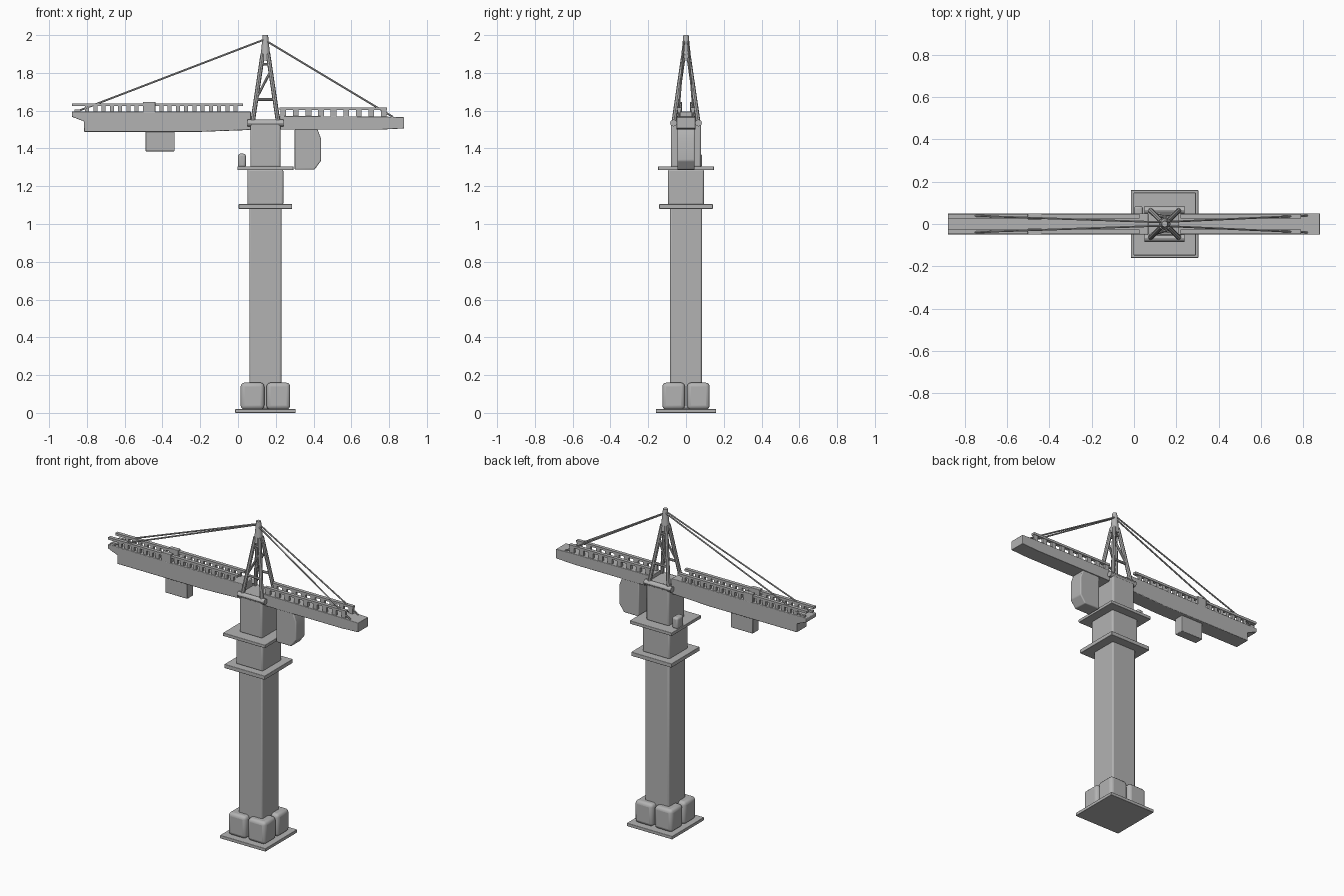
import bpy, bmesh
from mathutils import Vector

if "Cube" in bpy.data.objects:
    bpy.data.objects.remove(bpy.data.objects["Cube"], do_unlink=True)

grey = bpy.data.materials.new("concrete_grey")
grey.use_nodes = True
COLOUR = (0.45, 0.45, 0.45, 1)
grey.diffuse_color = COLOUR
grey.node_tree.nodes["Principled BSDF"].inputs["Base Color"].default_value = COLOUR

CX = 0.145  # tower axis


def finish(name, bm, bevel=0):
    bmesh.ops.recalc_face_normals(bm, faces=bm.faces)
    mesh = bpy.data.meshes.new(name)
    bm.to_mesh(mesh)
    bm.free()
    mesh.materials.append(grey)
    ob = bpy.data.objects.new(name, mesh)
    bpy.context.collection.objects.link(ob)
    if bevel:
        mod = ob.modifiers.new("bevel", "BEVEL")
        mod.width = bevel
        mod.segments = 3
        mod.limit_method = "ANGLE"
    bpy.ops.object.select_all(action="DESELECT")
    ob.select_set(True)
    bpy.context.view_layer.objects.active = ob
    bpy.ops.object.shade_smooth_by_angle()
    return ob


def add_box(bm, x0, x1, y0, y1, z0, z1):
    verts = bmesh.ops.create_cube(bm, size=1)["verts"]
    for v in verts:
        v.co = ((x0 + x1) / 2 + v.co.x * (x1 - x0),
                (y0 + y1) / 2 + v.co.y * (y1 - y0),
                (z0 + z1) / 2 + v.co.z * (z1 - z0))


def box(name, x0, x1, y0, y1, z0, z1, bevel=0):
    bm = bmesh.new()
    add_box(bm, x0, x1, y0, y1, z0, z1)
    return finish(name, bm, bevel)


def tower_box(name, half, z0, z1, bevel=0):
    return box(name, CX - half, CX + half, -half, half, z0, z1, bevel)


def side_profile(name, points, half, bevel=0):
    # outline in x and z, given depth along y
    bm = bmesh.new()
    face = bm.faces.new([bm.verts.new((x, -half, z)) for x, z in points])
    ext = bmesh.ops.extrude_face_region(bm, geom=[face])["geom"]
    for v in ext:
        if isinstance(v, bmesh.types.BMVert):
            v.co.y = half
    return finish(name, bm, bevel)


def rod(name, a, b, r0, r1=None, sides=8):
    a, b = Vector(a), Vector(b)
    bm = bmesh.new()
    bmesh.ops.create_cone(bm, cap_ends=True, segments=sides, radius1=r0,
                          radius2=r0 if r1 is None else r1, depth=(b - a).length)
    turn = (b - a).to_track_quat("Z", "Y")
    for v in bm.verts:
        v.co = (a + b) / 2 + turn @ v.co
    return finish(name, bm)


def railing(name, x0, x1, first, pitch, count, width, z0, z1, z2):
    # posts with a top rail on both edges of a boom
    for side, s in (("left_side", 1), ("right_side", -1)):
        bm = bmesh.new()
        y = 0.036 * s
        add_box(bm, x0, x1, y - 0.011, y + 0.011, z1, z2)
        for i in range(count):
            x = first + i * pitch
            add_box(bm, x, x + width, y - 0.008, y + 0.008, z0 - 0.005, z1 + 0.003)
        finish(f"{name}_{side}", bm)


# Foundation and ballast
tower_box("base_plate", 0.16, 0, 0.02, 0.003)
for sx in (-1, 1):
    for sy in (-1, 1):
        xs = sorted((CX + sx * 0.006, CX + sx * 0.131))
        ys = sorted((sy * 0.006, sy * 0.125))
        box("ballast_block", *xs, *ys, 0.018, 0.16, 0.02)

# Tower and slewing section
tower_box("tower_mast", 0.085, 0.02, 1.09, 0.01)
tower_box("lower_platform", 0.142, 1.08, 1.105, 0.003)
tower_box("climbing_section", 0.095, 1.1, 1.29, 0.01)
tower_box("upper_platform", 0.148, 1.285, 1.305, 0.003)
tower_box("slewing_housing", 0.08, 1.3, 1.55, 0.01)
box("operator_cab", 0.0, 0.042, 0.02, 0.085, 1.3, 1.372, 0.012)

# Tower head: four legs, braces and cap
for s in (-1, 1):
    rod("foot_beam", (CX - 0.095, 0.066 * s, 1.535), (CX + 0.095, 0.066 * s, 1.535), 0.018, sides=12)
    for sx in (-1, 1):
        rod("head_leg", (CX + 0.069 * sx, 0.066 * s, 1.53),
            (CX + 0.014 * sx, 0.012 * s, 1.9), 0.012)
    rod("lower_brace", (CX - 0.05, 0.047 * s, 1.66), (CX + 0.05, 0.047 * s, 1.66), 0.008)
    rod("upper_brace", (CX - 0.024, 0.02 * s, 1.845), (CX + 0.024, 0.02 * s, 1.845), 0.007)
    rod("diagonal_brace", (CX - 0.045, 0.045 * s, 1.67), (CX + 0.028, 0.025 * s, 1.81), 0.007)
rod("head_cap", (CX, 0, 1.865), (CX, 0, 2.0), 0.028, 0.014, 12)

# Main boom
side_profile("main_boom", [
    (0.068, 1.498), (-0.2, 1.488), (-0.815, 1.488), (-0.815, 1.543),
    (-0.88, 1.568), (-0.88, 1.595), (0.068, 1.595)], 0.05, 0.004)
railing("boom_rail", -0.88, 0.027, -0.81, 0.0437, 19, 0.022, 1.595, 1.624, 1.639)

# Trolley on and under the boom
box("trolley_hoist", -0.49, -0.335, -0.03, 0.03, 1.385, 1.5, 0.004)
for s in (-1, 1):
    ys = sorted((0.022 * s, 0.05 * s))
    box("trolley_runner", -0.503, -0.437, *ys, 1.59, 1.647, 0.003)

# Rear boom and counterweight
side_profile("rear_boom", [
    (0.21, 1.5), (0.76, 1.5), (0.88, 1.506), (0.88, 1.565), (0.79, 1.568), (0.21, 1.572)],
    0.05, 0.003)
railing("rear_rail", 0.22, 0.79, 0.225, 0.0665, 9, 0.03, 1.57, 1.603, 1.617)
side_profile("counterweight", [
    (0.3, 1.288), (0.405, 1.288), (0.44, 1.335), (0.44, 1.45), (0.42, 1.503), (0.3, 1.503)],
    0.046, 0.006)

# Stay cables
for s in (-1, 1):
    rod("front_cable", (CX - 0.01, 0.008 * s, 1.975), (-0.85, 0.042 * s, 1.597), 0.005, sides=6)
    rod("rear_cable", (CX + 0.012, 0.01 * s, 1.965), (0.82, 0.04 * s, 1.567), 0.005, sides=6)
    box("cable_anchor", -0.865, -0.835, 0.04 * s - 0.008, 0.04 * s + 0.008, 1.59, 1.607)
